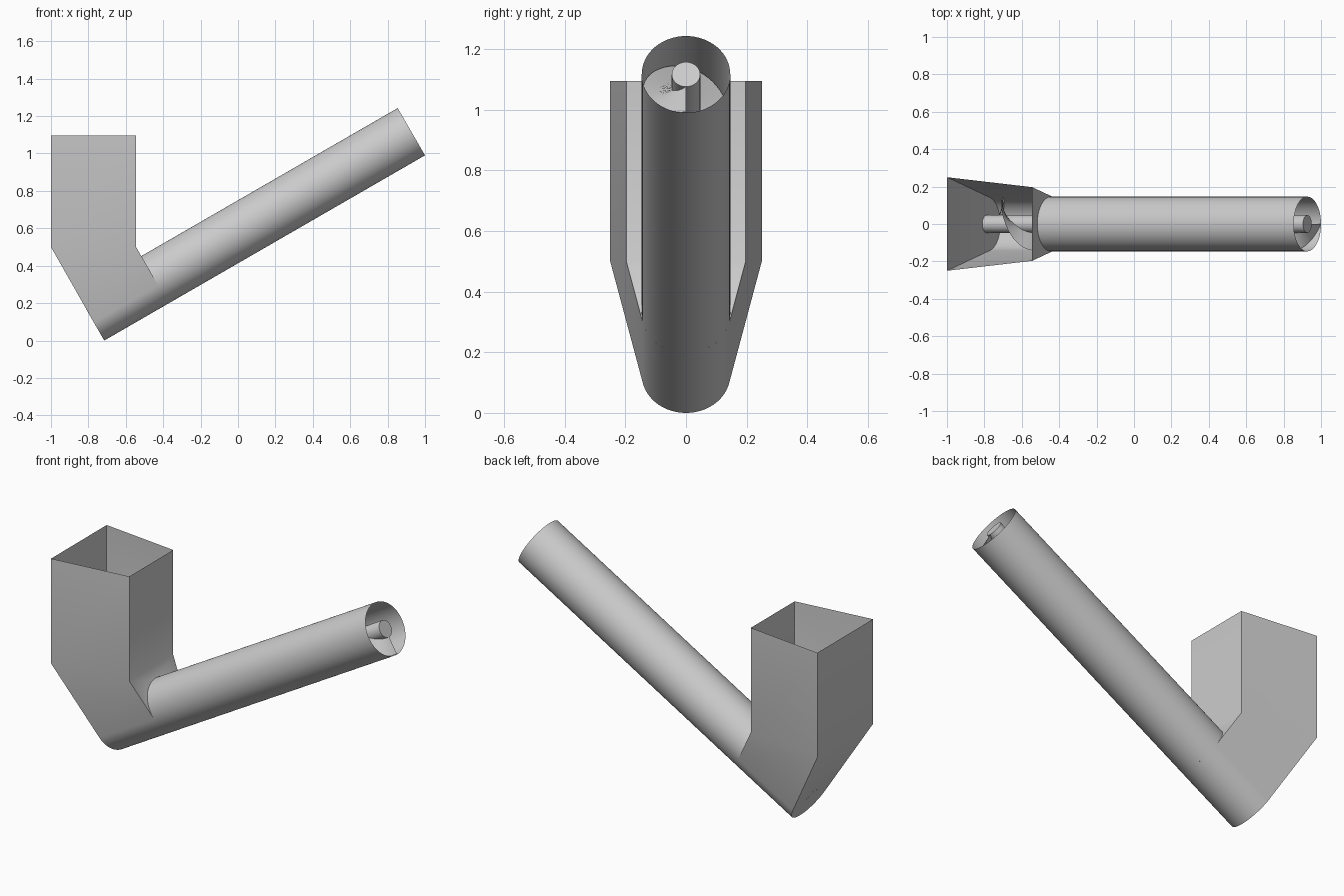
import bpy, bmesh, math
from mathutils import Vector

cube = bpy.data.objects.get("Cube")
if cube:
    bpy.data.objects.remove(cube, do_unlink=True)

# Conveyor axis, inclined at 30 degrees
TILT = math.radians(30)
AXIS = Vector((math.cos(TILT), 0, math.sin(TILT)))
UP = Vector((-math.sin(TILT), 0, math.cos(TILT)))
SIDE = Vector((0, 1, 0))
R = 0.146
START = Vector((-0.788, 0, R * math.cos(TILT)))
LENGTH = 1.98
SEGS = 64

steel = bpy.data.materials.new("grey steel")
steel.use_nodes = True
GREY = (0.6, 0.6, 0.6, 1)
steel.diffuse_color = GREY
steel.node_tree.nodes["Principled BSDF"].inputs["Base Color"].default_value = GREY


def on_axis(t, radius, angle):
    """Point at distance t along the axis, at an angle from the side direction."""
    return START + AXIS * t + (SIDE * math.cos(angle) + UP * math.sin(angle)) * radius


def finish(name, bm, angle=30):
    mesh = bpy.data.meshes.new(name)
    bm.to_mesh(mesh)
    bm.free()
    mesh.materials.append(steel)
    obj = bpy.data.objects.new(name, mesh)
    bpy.context.collection.objects.link(obj)
    bpy.ops.object.select_all(action='DESELECT')
    obj.select_set(True)
    bpy.context.view_layer.objects.active = obj
    bpy.ops.object.shade_smooth_by_angle(angle=math.radians(angle))
    return obj


def loft(bm, a, b, closed=False):
    n = len(a)
    for i in range(n if closed else n - 1):
        j = (i + 1) % n
        bm.faces.new((a[i], a[j], b[j], b[i]))


def cylinder(name, t0, t1, radius, segs, capped):
    bm = bmesh.new()
    rings = [[bm.verts.new(on_axis(t, radius, math.tau * i / segs)) for i in range(segs)]
             for t in (t0, t1)]
    loft(bm, *rings, closed=True)
    if capped:
        for ring in rings:
            bm.faces.new(ring)
    bmesh.ops.recalc_face_normals(bm, faces=bm.faces)
    return finish(name, bm)


# Hopper: tapered open box whose lower part narrows tangentially into a trough
TROUGH = 0.397
TOP, BEND = 1.095, 0.5
LOW = math.radians(-13)
ARC = 40
bm = bmesh.new()
sections, uppers = [], []
for t, x, half in ((0, -1, 0.25), (TROUGH, -0.545, 0.197)):
    left, right = [bm.verts.new((x, s * half, BEND)) for s in (1, -1)]
    arc = [bm.verts.new(on_axis(t, R, LOW - (math.pi + 2 * LOW) * i / ARC))
           for i in range(ARC + 1)]
    sections.append([left] + arc + [right])
    uppers.append([bm.verts.new((x, s * half, TOP)) for s in (1, -1)])
back, front = sections
loft(bm, back, front)
bm.faces.new(back)
# Front plate wraps over the tube mouth
over = [bm.verts.new(on_axis(TROUGH, R, LOW + (math.pi - 2 * LOW) * i / ARC))
        for i in range(1, ARC)]
bm.faces.new([front[0], front[1]] + over + [front[-2], front[-1]])
# Four upright walls
loft(bm, [back[0], back[-1], front[-1], front[0]],
     [uppers[0][0], uppers[0][1], uppers[1][1], uppers[1][0]], closed=True)
bmesh.ops.recalc_face_normals(bm, faces=bm.faces)
finish("hopper", bm)

# Open tube and the central shaft
cylinder("tube", TROUGH, LENGTH, R, SEGS, False)
cylinder("shaft", 0, LENGTH, 0.047, 32, True)

# Helical blade, five turns, starting and ending straight below the shaft
TURNS, STEPS = 5, 48
bm = bmesh.new()
inner, outer = [], []
for i in range(TURNS * STEPS + 1):
    t = LENGTH * i / (TURNS * STEPS)
    a = -math.pi / 2 + math.tau * i / STEPS
    inner.append(bm.verts.new(on_axis(t, 0.045, a)))
    outer.append(bm.verts.new(on_axis(t, 0.142, a)))
loft(bm, inner, outer)
finish("screw_blade", bm)
